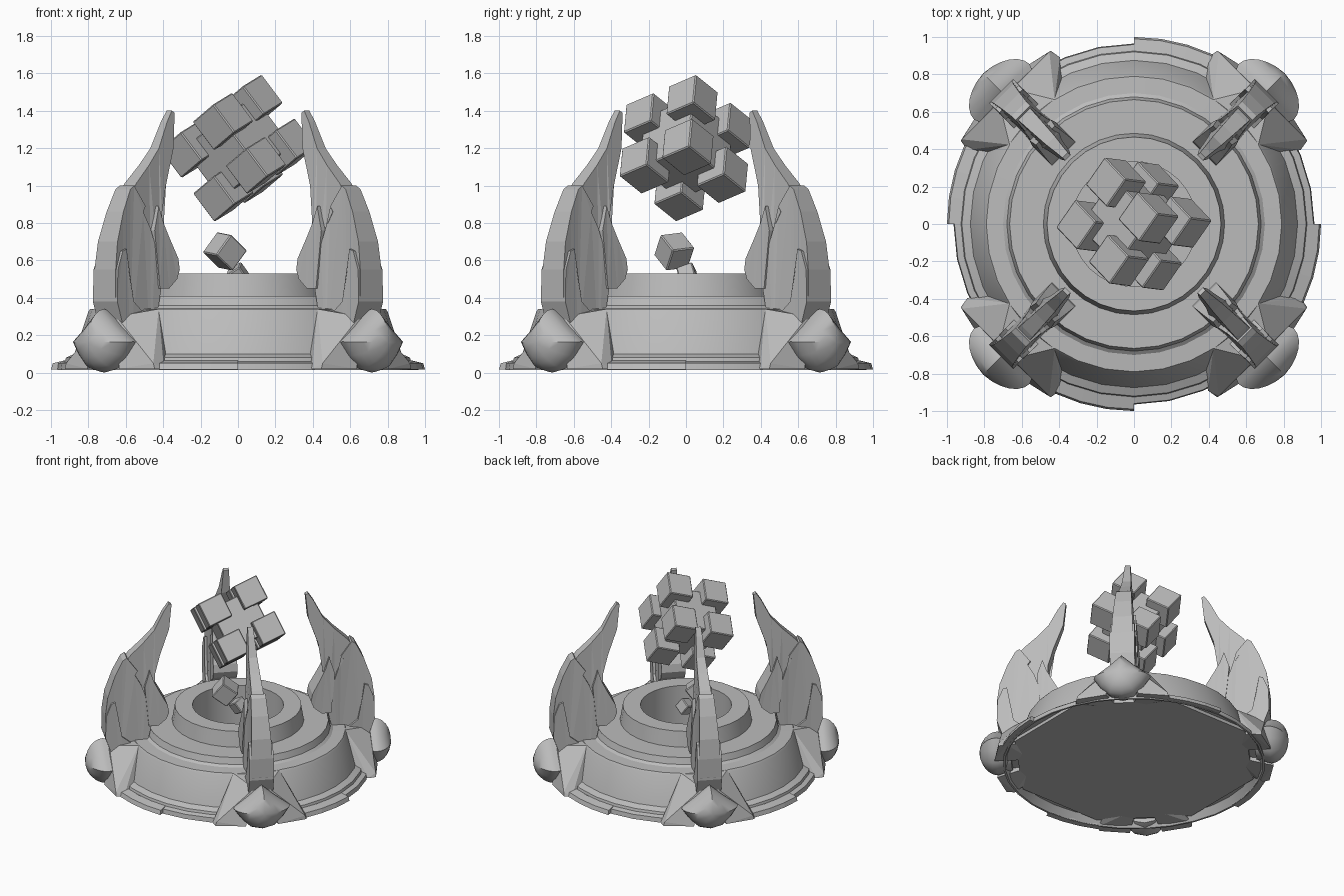
import bpy, bmesh, math
from mathutils import Matrix, Vector

if "Cube" in bpy.data.objects:
    bpy.data.objects.remove(bpy.data.objects["Cube"])

stone = bpy.data.materials.new("stone grey")
stone.diffuse_color = (0.5, 0.5, 0.5, 1)
stone.use_nodes = True
stone.node_tree.nodes["Principled BSDF"].inputs["Base Color"].default_value = stone.diffuse_color


def finish(bm, name, mtx=None, smooth=None):
    if mtx is not None:
        bm.transform(mtx)
    bmesh.ops.recalc_face_normals(bm, faces=bm.faces)
    me = bpy.data.meshes.new(name)
    bm.to_mesh(me)
    bm.free()
    me.materials.append(stone)
    ob = bpy.data.objects.new(name, me)
    bpy.context.collection.objects.link(ob)
    if smooth:
        bpy.ops.object.select_all(action='DESELECT')
        ob.select_set(True)
        bpy.context.view_layer.objects.active = ob
        bpy.ops.object.shade_smooth_by_angle(angle=math.radians(smooth))
    return ob


def lathe(name, profile, segs=32):
    bm = bmesh.new()
    vs = [bm.verts.new((r, 0, z)) for r, z in profile]
    es = [bm.edges.new((a, b)) for a, b in zip(vs, vs[1:])]
    bmesh.ops.spin(bm, geom=vs + es, axis=(0, 0, 1), cent=(0, 0, 0),
                   steps=segs, angle=math.tau)
    bmesh.ops.remove_doubles(bm, verts=bm.verts, dist=0.0005)
    return finish(bm, name, smooth=25)


def slab(name, outline, grow, mtx):
    """Plate in the radial plane; its thickness shrinks with height."""
    bm = bmesh.new()
    def half(z):
        return grow + 0.02 + 0.05 * min(1, max(0, (1.4 - z) / 0.8))
    a = [bm.verts.new((r, half(z), z)) for r, z in outline]
    b = [bm.verts.new((r, -half(z), z)) for r, z in outline]
    n = len(outline)
    caps = [bm.faces.new(a), bm.faces.new(b[::-1])]
    for i in range(n):
        j = (i + 1) % n
        bm.faces.new((a[i], b[i], b[j], a[j]))
    bmesh.ops.triangulate(bm, faces=caps)
    return finish(bm, name, mtx)


def hull(name, pts, mtx):
    bm = bmesh.new()
    for p in pts:
        bm.verts.new(p)
    bmesh.ops.convex_hull(bm, input=bm.verts)
    return finish(bm, name, mtx)


def cube(name, centre, size, rot, bevel=0.006):
    bm = bmesh.new()
    bmesh.ops.create_cube(bm, size=size)
    bmesh.ops.bevel(bm, geom=bm.edges[:], offset=bevel, segments=1, affect='EDGES')
    return finish(bm, name, Matrix.Translation(centre) @ rot.to_4x4())


# Round stepped pedestal with a deep well in the top
lathe("pedestal", [(0, 0.10), (0.335, 0.10), (0.335, 0.53),
                   (0.465, 0.53), (0.485, 0.41), (0.665, 0.41), (0.68, 0.36),
                   (0.70, 0.345), (0.79, 0.34), (0.80, 0.325), (0.875, 0.10),
                   (0.92, 0.08), (0.925, 0.06), (0.96, 0.05), (0.965, 0.015), (0.95, 0.015),
                   (0.91, 0.07), (0, 0.07)])

# Octagonal plate closing the underside
bm = bmesh.new()
bmesh.ops.create_cone(bm, cap_ends=True, segments=8, radius1=0.92, radius2=0.92, depth=0.03)
finish(bm, "underside_plate", Matrix.Translation((0, 0, 0.06)) @ Matrix.Rotation(math.pi / 8, 4, 'Z'))

# Curved trim plates on the rim
for k in range(4):
    bm = bmesh.new()
    rows = []
    for i in range(4):
        a = math.radians(90 * k - 25 * i / 3)
        rows.append([bm.verts.new((r * math.cos(a), r * math.sin(a), z))
                     for r, z in ((0.945, 0.017), (1.0, 0.017), (0.99, 0.05), (0.93, 0.065))])
    for p, q in zip(rows, rows[1:]):
        for i in range(4):
            j = (i + 1) % 4
            bm.faces.new((p[i], p[j], q[j], q[i]))
    bm.faces.new(rows[0])
    bm.faces.new(rows[-1][::-1])
    finish(bm, "rim_plate")

# Fin outlines: distance from the axis, height
blade = [(0.52, 1.40), (0.56, 1.34), (0.63, 1.20), (0.71, 1.11), (0.81, 1.015), (0.83, 0.99),
         (0.91, 0.86), (0.97, 0.70), (0.99, 0.55), (0.99, 0.40), (0.95, 0.25), (0.90, 0.08),
         (0.72, 0.08), (0.66, 0.45), (0.63, 0.72), (0.63, 0.85), (0.59, 1.00), (0.52, 1.20),
         (0.50, 1.39)]
armour = [(0.84, 1.0), (0.87, 0.98), (0.93, 0.86), (0.985, 0.70), (1.005, 0.55), (1.005, 0.40),
          (0.96, 0.25), (0.90, 0.08), (0.74, 0.08), (0.66, 0.45), (0.65, 0.58), (0.70, 0.68),
          (0.73, 0.77), (0.78, 0.86), (0.76, 0.89)]
inner_lobe = [(0.67, 0.89), (0.71, 0.76), (0.68, 0.45), (0.61, 0.45), (0.55, 0.50), (0.53, 0.55),
              (0.54, 0.61), (0.60, 0.72), (0.64, 0.80)]
shin = [(0.93, 0.66), (0.96, 0.65), (1.00, 0.55), (1.005, 0.38), (0.96, 0.25), (0.90, 0.08),
        (0.74, 0.08), (0.78, 0.30), (0.88, 0.38), (0.91, 0.52)]
knob = [(0, 0.34), (0.10, 0.25), (0.21, 0.165), (0.16, 0.09), (0.09, 0.02), (0, 0.0),
        (-0.09, 0.02), (-0.16, 0.09), (-0.21, 0.165), (-0.10, 0.25)]

for k in range(4):
    mtx = Matrix.Rotation(math.radians(45 + 90 * k), 4, 'Z')
    slab("fin_blade", blade, 0.0, mtx)
    slab("fin_armour", armour, 0.010, mtx)
    slab("fin_inner_lobe", inner_lobe, 0.02, mtx)
    slab("fin_shin", shin, 0.022, mtx)
    # Sloped buttresses either side of the foot
    for s in (1, -1):
        hull("foot_buttress", [(r, s * u, z) for r, u, z in (
            (0.77, 0.17, 0.34), (0.75, 0.05, 0.34), (0.91, 0.35, 0.02), (0.97, 0.34, 0.02),
            (0.97, 0.33, 0.05), (1.02, 0.12, 0.02), (0.80, 0.28, 0.06), (0.75, 0.05, 0.06),
            (0.97, 0.05, 0.30))], mtx)
    # Domed diamond knob on the foot
    bm = bmesh.new()
    rings = [[bm.verts.new((0.90, u * 0.8, 0.16 + (z - 0.16) * 0.8)) for u, z in knob]]
    for i in range(6):
        s = math.cos(math.pi / 2 * i / 6)
        d = 0.13 * math.sin(math.pi / 2 * i / 6)
        rings.append([bm.verts.new((1.01 + d - 0.05 * abs(u) * s, u * s, 0.16 + (z - 0.16) * s))
                      for u, z in knob])
    for p, q in zip(rings, rings[1:]):
        for i in range(10):
            j = (i + 1) % 10
            bm.faces.new((p[i], p[j], q[j], q[i]))
    bm.faces.new(rings[0])
    tip = bm.verts.new((1.14, 0, 0.16))
    for i in range(10):
        bm.faces.new((rings[-1][i], rings[-1][(i + 1) % 10], tip))
    finish(bm, "foot_knob", mtx, smooth=35)

# Floating cluster: a core cube with a smaller cube on every corner
e1 = Vector((-0.6, 0.075, 0.797)).normalized()
e2 = Vector((0.57, 0.77, 0.29))
e2 = (e2 - e1 * e2.dot(e1)).normalized()
e3 = e1.cross(e2)
rot = Matrix((e1, e2, e3)).transposed()
centre = Vector((0, 0, 1.2))
cube("cluster_core", centre, 0.34, rot)
for a in (-1, 1):
    for b in (-1, 1):
        for c in (-1, 1):
            cube("cluster_cube", centre + 0.147 * (a * e1 + b * e2 + c * e3), 0.19, rot)

# Loose fragments over the well
tilt = Matrix.Rotation(-0.8, 3, 'Y') @ Matrix.Rotation(0.5, 3, 'X') @ Matrix.Rotation(0.3, 3, 'Z')
cube("upper_fragment", (-0.07, -0.063, 0.648), 0.14, tilt)
cube("lower_fragment", (0, 0.01, 0.52), 0.09, Matrix.Rotation(0.5, 3, 'Z') @ rot)
